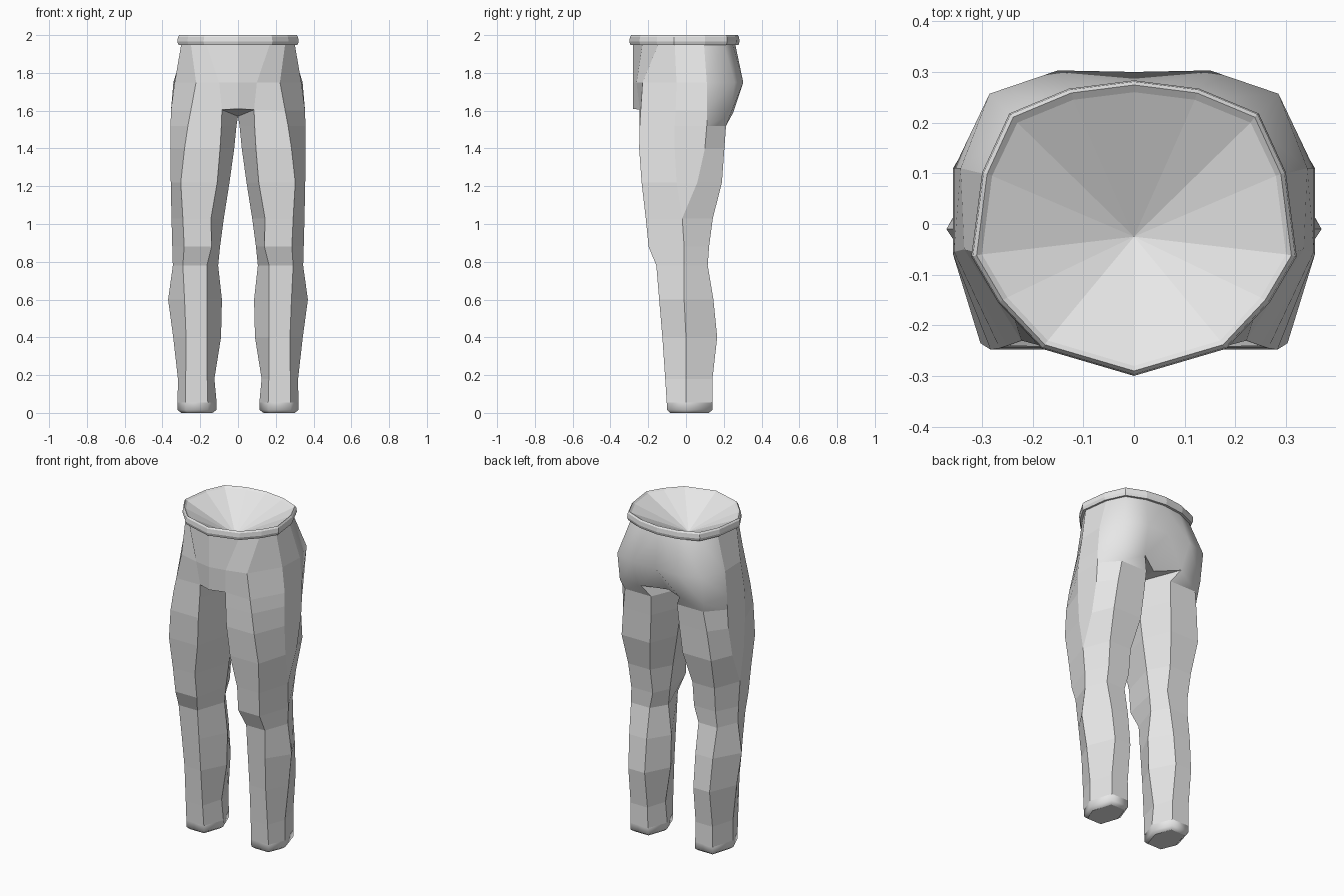
import bpy, bmesh

if "Cube" in bpy.data.objects:
    bpy.data.objects.remove(bpy.data.objects["Cube"])

grey = bpy.data.materials.new("plain grey")
grey.diffuse_color = (0.8, 0.8, 0.8, 1)
grey.use_nodes = True
grey.node_tree.nodes["Principled BSDF"].inputs["Base Color"].default_value = grey.diffuse_color


def finish(bm, name, smooth_rule):
    """Turn a bmesh into an object, smoothing only the faces chosen by the rule."""
    bmesh.ops.remove_doubles(bm, verts=bm.verts, dist=0.002)
    bmesh.ops.recalc_face_normals(bm, faces=bm.faces)
    for f in bm.faces:
        f.smooth = smooth_rule(f.calc_center_median(), f.normal)
    mesh = bpy.data.meshes.new(name)
    bm.to_mesh(mesh)
    bm.free()
    mesh.materials.append(grey)
    ob = bpy.data.objects.new(name, mesh)
    bpy.context.collection.objects.link(ob)
    return ob


def bridge(bm, a, b, closed):
    n = len(a)
    for i in range(n if closed else n - 1):
        j = (i + 1) % n
        bm.faces.new((a[i], a[j], b[j], b[i]))


def ring(bm, pts):
    return [bm.verts.new(p) for p in pts]


# Leg rings: z, inner x, front-inner x, front-outer x, outer x,
#            front y, back y, outer side y (front corner, back corner)
LEG = [
    (0.000, 0.135, 0.170, 0.265, 0.300, -0.085, 0.120, 0.00, 0.00),
    (0.015, 0.115, 0.160, 0.278, 0.320, -0.100, 0.140, 0.00, 0.00),
    (0.055, 0.113, 0.160, 0.278, 0.320, -0.102, 0.140, 0.00, 0.00),
    (0.180, 0.125, 0.163, 0.277, 0.318, -0.110, 0.140, 0.00, 0.00),
    (0.400, 0.090, 0.165, 0.275, 0.343, -0.125, 0.165, 0.00, 0.00),
    (0.600, 0.085, 0.165, 0.283, 0.370, -0.142, 0.145, -0.01, -0.01),
    (0.780, 0.105, 0.165, 0.292, 0.345, -0.157, 0.115, -0.01, -0.01),
    (0.880, 0.095, 0.140, 0.285, 0.348, -0.198, 0.122, -0.01, -0.01),
    (1.030, 0.075, 0.143, 0.292, 0.352, -0.213, 0.142, -0.02, -0.02),
    (1.220, 0.045, 0.110, 0.303, 0.356, -0.235, 0.190, -0.05, 0.06),
    (1.400, 0.020, 0.095, 0.283, 0.357, -0.248, 0.203, -0.06, 0.10),
    (1.520, 0.008, 0.088, 0.265, 0.357, -0.245, 0.212, -0.06, 0.11),
]

# Hip half rings, from centre front round the side to centre back
HIP = [(0, -.28, 1.61), (.085, -.245, 1.605), (.25, -.24, 1.6), (.355, -.055, 1.6),
       (.355, .11, 1.6), (.283, .235, 1.58), (.13, .25, 1.59), (0, .17, 1.57)]
SEAT = [(0, -.28, 1.75), (.10, -.262, 1.75), (.222, -.23, 1.75), (.335, -.05, 1.75),
        (.342, .11, 1.75), (.285, .257, 1.75), (.15, .303, 1.75), (0, .30, 1.75)]
WAIST = [(0, -.28), (.17, -.23), (.25, -.145), (.30, -.06),
         (.28, .095), (.23, .20), (.12, .245), (0, .26)]

# Trousers: one leg and half of the hips, then mirrored
bm = bmesh.new()
rings = []
for z, xi, fi, fo, xo, yf, yb, of, ob in LEG:
    rings.append(ring(bm, [(fi, yf, z), (fo, yf, z), (xo, of, z), (xo, ob, z),
                           (fo, yb, z), (fi, yb, z), (xi, 0.02, z)]))
bm.faces.new(rings[0])
hip = ring(bm, HIP)
crotch = bm.verts.new((0, 0.0, 1.57))
rings.append(hip[1:7] + [crotch])
for a, b in zip(rings, rings[1:]):
    bridge(bm, a, b, True)
bm.faces.new((hip[0], hip[1], crotch))
bm.faces.new((hip[6], hip[7], crotch))
seat = ring(bm, SEAT)
waist = ring(bm, [(x, y, 1.955) for x, y in WAIST])
bridge(bm, hip, seat, False)
bridge(bm, seat, waist, False)
bmesh.ops.mirror(bm, geom=bm.verts[:] + bm.edges[:] + bm.faces[:],
                 axis='X', merge_dist=0.001)
# rounded cuffs and seat are smooth, the rest is faceted
finish(bm, "trousers", lambda c, n: 0.005 < c.z < 0.05 or
       (c.z > 1.5 and c.y > 0.15 and n.y > 0.3))

# Waistband: a rolled rim round the full waist outline
outline = WAIST + [(-x, y) for x, y in WAIST[-2:0:-1]]


def scaled(s, z):
    return [(x * s, y * (s + (0.02 if y > 0.15 and s > 1 else 0)), z) for x, y in outline]


bm = bmesh.new()
band = [ring(bm, scaled(s, z)) for s, z in
        [(0.99, 1.95), (1.05, 1.948), (1.07, 1.965), (1.06, 1.99), (1.035, 2.0), (1.0, 1.99)]]
for a, b in zip(band, band[1:]):
    bridge(bm, a, b, True)
finish(bm, "waistband", lambda c, n: False)

# Lining: shallow funnel closing the waist
bm = bmesh.new()
rim = ring(bm, scaled(1.0, 1.99))
tip = bm.verts.new((0, -0.025, 1.85))
for i, v in enumerate(rim):
    bm.faces.new((v, rim[(i + 1) % len(rim)], tip))
lining = finish(bm, "waist_lining", lambda c, n: False)
if lining.data.polygons[0].normal.z < 0:
    lining.data.flip_normals()
